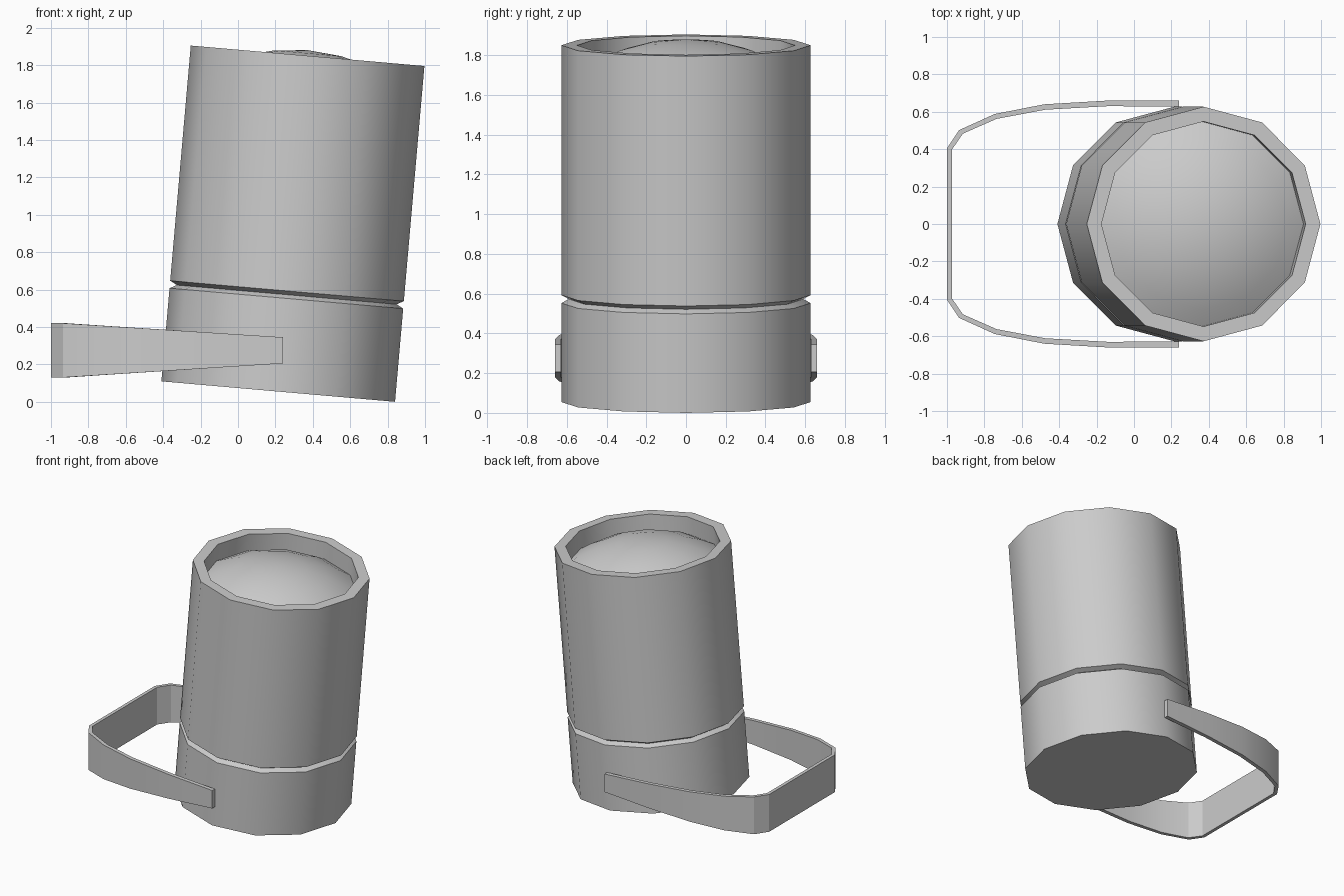
import bpy, bmesh, math
from mathutils import Matrix

if "Cube" in bpy.data.objects:
    bpy.data.objects.remove(bpy.data.objects["Cube"])

SIDES = 12
TILT = math.radians(5)
R = 0.627
# tilted frame standing on its lower edge
FRAME = Matrix.Translation((0.215, 0, R * math.sin(TILT))) @ Matrix.Rotation(TILT, 4, 'Y')


def finish(name, bm, angle):
    bmesh.ops.recalc_face_normals(bm, faces=bm.faces)
    mesh = bpy.data.meshes.new(name)
    bm.to_mesh(mesh)
    bm.free()
    ob = bpy.data.objects.new(name, mesh)
    bpy.context.collection.objects.link(ob)
    bpy.ops.object.select_all(action='DESELECT')
    ob.select_set(True)
    bpy.context.view_layer.objects.active = ob
    bpy.ops.object.shade_smooth_by_angle(angle=math.radians(angle))
    return ob


def lathe(name, profile, angle):
    """Turn (radius, height) points around the tilted axis; radius 0 is a pole."""
    bm = bmesh.new()
    rings = []
    for r, h in profile:
        n = SIDES if r > 0 else 1
        rings.append([bm.verts.new((r * math.cos(2 * math.pi * i / SIDES),
                                    r * math.sin(2 * math.pi * i / SIDES), h)) for i in range(n)])
    for a, b in zip(rings, rings[1:]):
        for i in range(SIDES):
            j = (i + 1) % SIDES
            quad = [a[i % len(a)], a[j % len(a)], b[j % len(b)], b[i % len(b)]]
            bm.faces.new(list(dict.fromkeys(quad)))
    ob = finish(name, bm, angle)
    ob.matrix_world = FRAME
    return ob


# canister with V groove, rim and recess, capped by a shallow dome
dome_r, apex = 0.548, 1.832
dome = [(r, apex - 1 + math.sqrt(1 - r * r)) for r in (dome_r, 0.46, 0.33, 0.18, 0)]
lathe("canister", [(0, 0), (R, 0), (R, 0.50), (0.59, 0.52), (R, 0.54), (R, 1.802),
                   (dome_r, 1.802)] + dome, 38)

# tapered carrying strap: half outline from the pivot end to the rear
outer = [(0.24, 0.66), (-0.14, 0.66), (-0.48, 0.64), (-0.745, 0.588), (-0.935, 0.502), (-1.0, 0.405)]
inner = [(0.24, 0.628), (-0.14, 0.63), (-0.475, 0.611), (-0.735, 0.562), (-0.915, 0.483), (-0.974, 0.397)]
stations = list(zip(outer, inner))
stations += [((o[0], -o[1]), (i[0], -i[1])) for o, i in reversed(stations)]
bm = bmesh.new()
loops = []
for o, i in stations:
    half = min(0.145, 0.07 + 0.075 * (0.24 - o[0]) / 1.175)
    loops.append([bm.verts.new((p[0], p[1], 0.275 + s * half))
                  for p, s in ((o, -1), (o, 1), (i, 1), (i, -1))])
for a, b in zip(loops, loops[1:]):
    for k in range(4):
        m = (k + 1) % 4
        bm.faces.new((a[k], a[m], b[m], b[k]))
bm.faces.new(loops[0])
bm.faces.new(loops[-1])
finish("carrying_strap", bm, 20)
